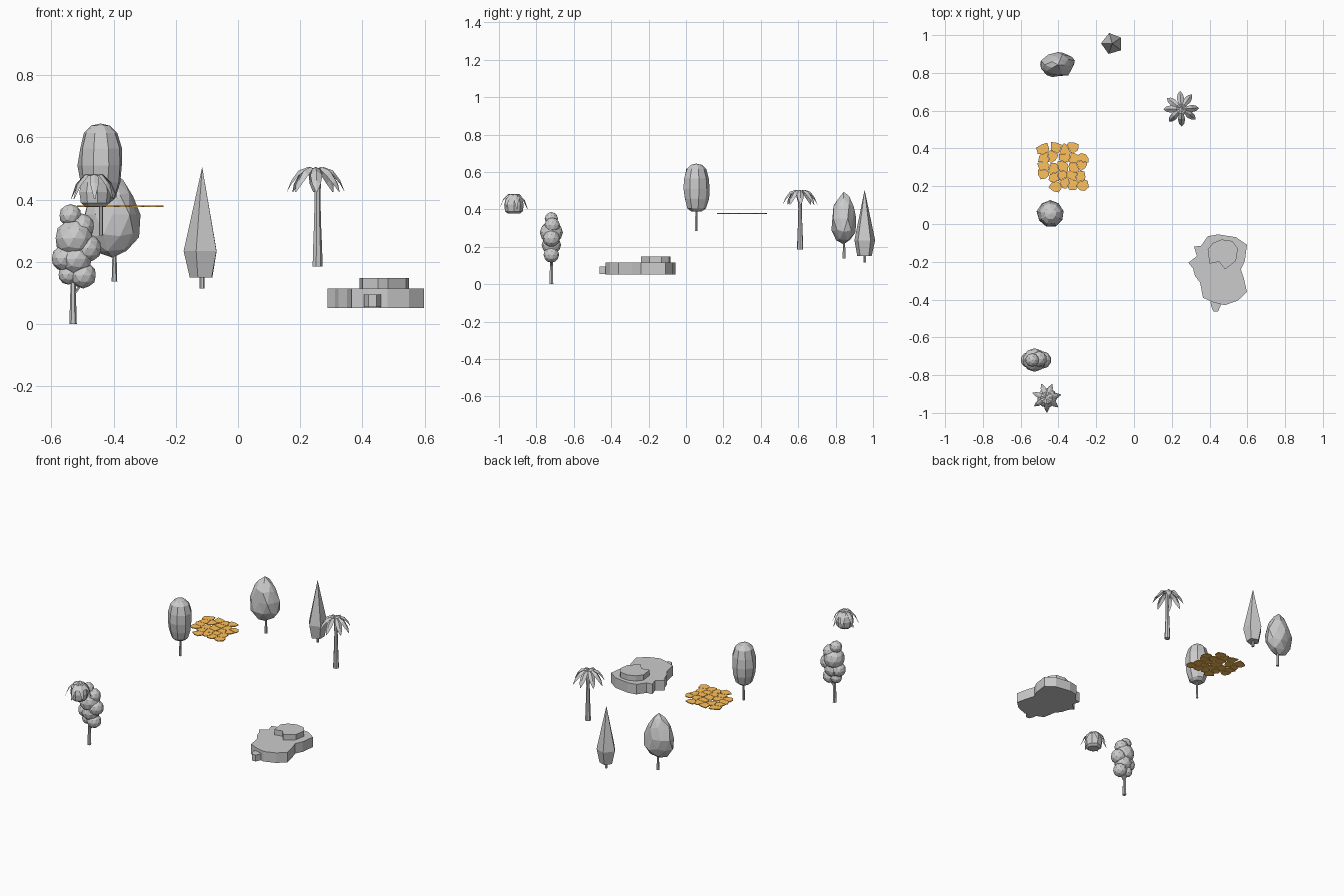
import bpy, bmesh, math, random
from mathutils import Vector, Matrix

if "Cube" in bpy.data.objects:
    bpy.data.objects.remove(bpy.data.objects["Cube"])

random.seed(4)


def finish(name, bm, mat=None):
    bmesh.ops.recalc_face_normals(bm, faces=bm.faces[:])
    me = bpy.data.meshes.new(name)
    bm.to_mesh(me)
    bm.free()
    ob = bpy.data.objects.new(name, me)
    bpy.context.collection.objects.link(ob)
    if mat:
        me.materials.append(mat)
    return ob


def lathe(name, x, y, profile, sides, turn=0.0, jitter=0.0):
    """Faceted revolved shape from (radius, z) pairs."""
    bm = bmesh.new()
    rings = []
    for r, z in profile:
        if r == 0:
            rings.append([bm.verts.new((x, y, z))])
            continue
        ring = []
        for i in range(sides):
            a = turn + math.tau * i / sides
            k = r * (1 + random.uniform(-jitter, jitter))
            ring.append(bm.verts.new((x + k * math.cos(a), y + k * math.sin(a), z)))
        rings.append(ring)
    for lo, hi in zip(rings, rings[1:]):
        for i in range(sides):
            j = (i + 1) % sides
            if len(lo) == 1:
                bm.faces.new((lo[0], hi[j], hi[i]))
            elif len(hi) == 1:
                bm.faces.new((lo[i], lo[j], hi[0]))
            else:
                bm.faces.new((lo[i], lo[j], hi[j], hi[i]))
    for ring, first in ((rings[0], True), (rings[-1], False)):
        if len(ring) > 1:
            bm.faces.new(ring[::-1] if first else ring)
    return finish(name, bm)


def fronds(name, x, y, count, path, turn):
    """Arching folded leaves; path holds (radius, z, half width, edge drop)."""
    bm = bmesh.new()
    for i in range(count):
        a = turn + math.tau * i / count + random.uniform(-0.1, 0.1)
        out, side = Vector((math.cos(a), math.sin(a), 0)), Vector((-math.sin(a), math.cos(a), 0))
        rows = []
        for r, z, w, drop in path:
            mid = Vector((x, y, z)) + out * r
            rows.append([bm.verts.new(mid + side * w * s - Vector((0, 0, drop * abs(s))))
                         for s in (-1, 0, 1)])
        for p, q in zip(rows, rows[1:]):
            for k in (0, 1):
                bm.faces.new((p[k], p[k + 1], q[k + 1], q[k]))
    return finish(name, bm)


def slab(name, outline, z0, z1, mat=None):
    """Outline in plan, extruded upwards."""
    bm = bmesh.new()
    face = bm.faces.new([bm.verts.new((px, py, z0)) for px, py in outline])
    top = bmesh.ops.extrude_face_region(bm, geom=[face])["geom"]
    bmesh.ops.translate(bm, vec=(0, 0, z1 - z0),
                        verts=[v for v in top if isinstance(v, bmesh.types.BMVert)])
    if not any(len(f.verts) == len(outline) and abs(f.calc_center_median().z - z0) < 1e-6 for f in bm.faces):
        bm.faces.new([v for v in bm.verts if abs(v.co.z - z0) < 1e-6])
    return finish(name, bm, mat)


# bubble tree: trunk, side twig and round clumps
lathe("bubble_trunk", -0.53, -0.72, [(0.012, 0), (0.009, 0.1), (0.008, 0.25)], 6)
bm = bmesh.new()
d = Vector((0.03, 0, 0.04))
bmesh.ops.create_cone(bm, cap_ends=True, segments=5, radius1=0.005, radius2=0.004, depth=d.length,
                      matrix=Matrix.Translation((-0.513, -0.72, 0.115)) @ d.to_track_quat('Z', 'Y').to_matrix().to_4x4())
finish("bubble_twig", bm)
bm = bmesh.new()
for x, y, z, r in [(-0.539, -0.72, 0.350, 0.036), (-0.527, -0.72, 0.276, 0.062),
                   (-0.503, -0.715, 0.314, 0.042), (-0.558, -0.72, 0.212, 0.042),
                   (-0.484, -0.72, 0.244, 0.046), (-0.52, -0.72, 0.21, 0.052),
                   (-0.545, -0.715, 0.160, 0.033), (-0.497, -0.72, 0.157, 0.042)]:
    bmesh.ops.create_icosphere(bm, subdivisions=2, radius=r, matrix=Matrix.Translation((x, y, z)))
finish("bubble_foliage", bm)

# low bush with drooping leaves
lathe("bush_body", -0.46, -0.92,
      [(0.034, 0.378), (0.048, 0.39), (0.053, 0.425), (0.045, 0.457), (0.022, 0.478), (0, 0.483)], 9)
fronds("bush_leaves", -0.463, -0.92, 7,
       [(0, 0.482, 0.006, 0.002), (0.03, 0.482, 0.013, 0.005), (0.057, 0.455, 0.013, 0.006),
        (0.078, 0.402, 0.002, 0)], 0.2)

# tall oval tree
lathe("oval_trunk", -0.44, 0.055, [(0.007, 0.285), (0.006, 0.42)], 6)
lathe("oval_foliage", -0.442, 0.055,
      [(0.03, 0.39), (0.05, 0.405), (0.066, 0.455), (0.072, 0.51), (0.068, 0.565),
       (0.055, 0.615), (0.03, 0.638), (0, 0.645)], 9, 0.2, 0.04)

# craggy tree
lathe("craggy_trunk", -0.397, 0.845, [(0.009, 0.138), (0.006, 0.25)], 6)
bm = bmesh.new()
bmesh.ops.create_icosphere(bm, subdivisions=2, radius=1)
for v in bm.verts:
    k = 1 + random.uniform(-0.11, 0.08)
    taper = 1.05 - 0.22 * v.co.z
    v.co = Vector((-0.403 + v.co.x * 0.085 * k * taper, 0.843 + v.co.y * 0.063 * k * taper,
                   0.352 + v.co.z * 0.137 * (0.5 + k / 2)))
finish("craggy_foliage", bm)

# conifer
lathe("conifer_trunk", -0.115, 0.955, [(0.008, 0.115), (0.008, 0.16)], 6)
lathe("conifer_foliage", -0.115, 0.955, [(0.04, 0.15), (0.058, 0.235), (0, 0.505)], 5, 0.6, 0.04)

# palm
lathe("palm_trunk", 0.255, 0.61,
      [(0.017, 0.185), (0.015, 0.25), (0.012, 0.32), (0.010, 0.40), (0.012, 0.48), (0.009, 0.498)], 7)
fronds("palm_leaves", 0.25, 0.61, 8,
       [(0, 0.498, 0.004, 0), (0.025, 0.505, 0.012, 0.006), (0.055, 0.494, 0.019, 0.016),
        (0.078, 0.463, 0.014, 0.012), (0.093, 0.425, 0.002, 0)], 0.1)

# stepped rock: ledge, upper step, small front block
slab("rock_ledge", [(0.39, -0.065), (0.445, -0.055), (0.54, -0.07), (0.598, -0.11), (0.587, -0.195),
                    (0.566, -0.24), (0.582, -0.29), (0.598, -0.36), (0.55, -0.405), (0.48, -0.43),
                    (0.42, -0.415), (0.365, -0.39), (0.35, -0.31), (0.323, -0.275), (0.312, -0.235),
                    (0.288, -0.205), (0.333, -0.17), (0.318, -0.12), (0.355, -0.115)], 0.052, 0.115)
slab("rock_step", [(0.39, -0.135), (0.418, -0.1), (0.465, -0.082), (0.52, -0.09), (0.55, -0.13),
                   (0.54, -0.195), (0.482, -0.24), (0.45, -0.2), (0.40, -0.21)], 0.112, 0.148)
slab("rock_block", [(0.405, -0.41), (0.455, -0.41), (0.46, -0.43), (0.445, -0.462), (0.42, -0.462),
                    (0.408, -0.435)], 0.055, 0.095)

# patch of cracked orange pieces: polygons clipped against their neighbours
orange = bpy.data.materials.new("orange")
orange.diffuse_color = (1.0, 0.53, 0.1, 1)
orange.use_nodes = True
orange.node_tree.nodes["Principled BSDF"].inputs["Base Color"].default_value = orange.diffuse_color


def clip(poly, p, n):
    res = []
    for a, b in zip(poly, poly[1:] + poly[:1]):
        da, db = (a - p).dot(n), (b - p).dot(n)
        if da <= 0:
            res.append(a)
        if da * db < 0:
            res.append(a.lerp(b, da / (da - db)))
    return res


seeds = [Vector((-0.375 + (i - 2) * 0.047 + random.uniform(-0.013, 0.013),
                 0.302 + (j - 2) * 0.047 + random.uniform(-0.013, 0.013)))
         for i in range(5) for j in range(5) if (i, j) not in ((0, 0), (4, 4))]
for c in seeds:
    turn = random.random() * 6
    cell = [c + Vector((math.cos(turn + a * math.tau / 7), math.sin(turn + a * math.tau / 7)))
            * random.uniform(0.026, 0.043) for a in range(7)]
    for o in seeds:
        if o is not c:
            n = (o - c).normalized()
            cell = clip(cell, (c + o) / 2 - n * 0.001, n)
    if len(cell) > 2:
        slab("orange_piece", [tuple(p) for p in cell], 0.376, 0.381, orange)
